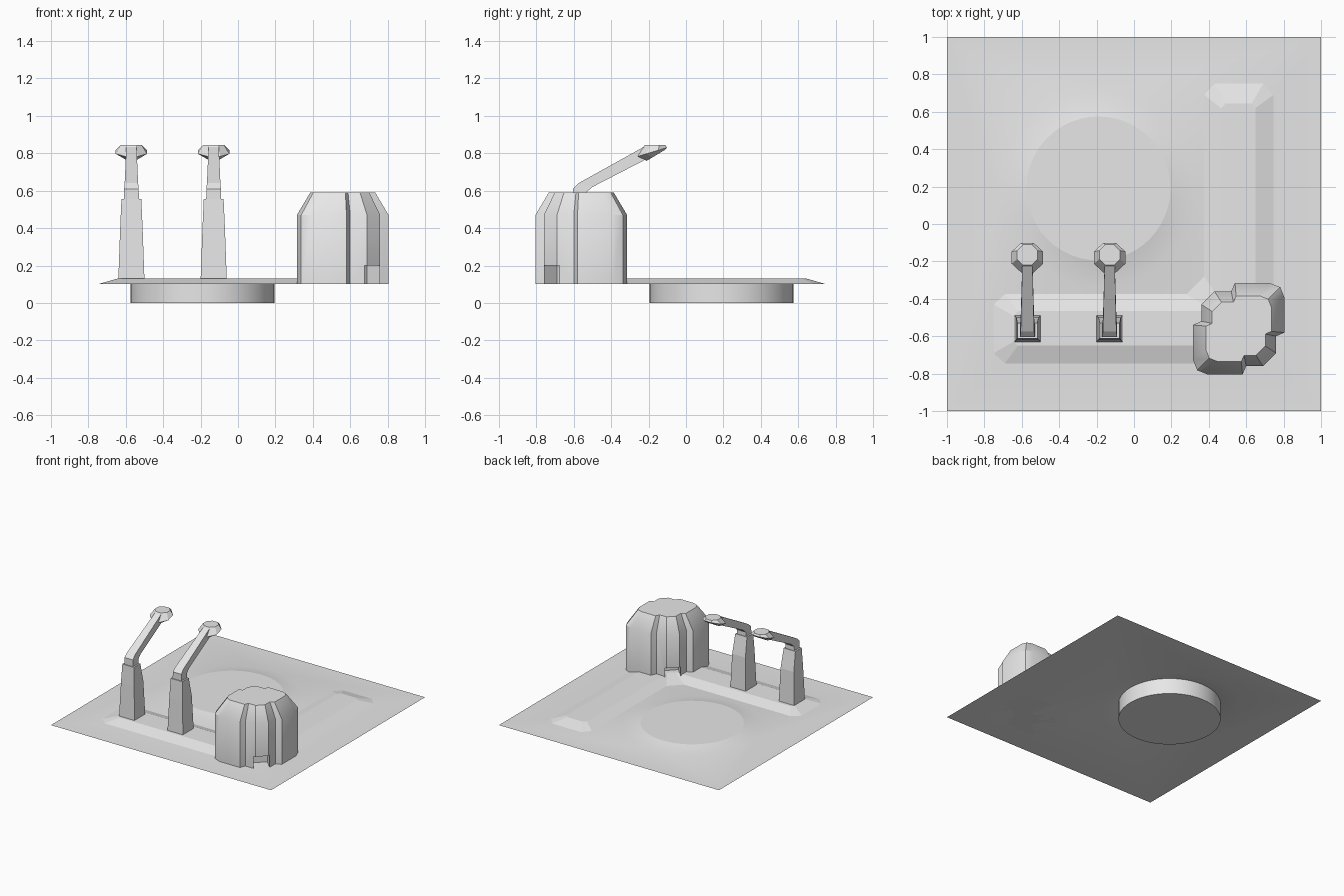
import bpy, bmesh, math
from mathutils import Vector, Matrix

if "Cube" in bpy.data.objects:
    bpy.data.objects.remove(bpy.data.objects["Cube"])

grey = bpy.data.materials.new("light grey")
grey.diffuse_color = (0.8, 0.8, 0.8, 1)
grey.use_nodes = True
grey.node_tree.nodes["Principled BSDF"].inputs["Base Color"].default_value = grey.diffuse_color


def finish(name, bm, smooth=None):
    """Turn a bmesh into a named object, optionally smoothed by angle."""
    mesh = bpy.data.meshes.new(name)
    bm.to_mesh(mesh)
    bm.free()
    mesh.materials.append(grey)
    ob = bpy.data.objects.new(name, mesh)
    bpy.context.collection.objects.link(ob)
    if smooth:
        bpy.ops.object.select_all(action='DESELECT')
        ob.select_set(True)
        bpy.context.view_layer.objects.active = ob
        bpy.ops.object.shade_smooth_by_angle(angle=math.radians(smooth))
    return ob


def loft(name, rings, bottom=True, smooth=None):
    """Skin a stack of equal-length rings and cap the ends."""
    bm = bmesh.new()
    vs = [[bm.verts.new(p) for p in r] for r in rings]
    n = len(rings[0])
    for a, b in zip(vs, vs[1:]):
        for i in range(n):
            j = (i + 1) % n
            bm.faces.new((a[i], a[j], b[j], b[i]))
    bm.faces.new(vs[-1])
    if bottom:
        bm.faces.new(vs[0][::-1])
    bmesh.ops.recalc_face_normals(bm, faces=bm.faces)
    top = max(bm.faces, key=lambda f: f.calc_center_median().z)
    if not bottom and top.normal.z < 0:
        bmesh.ops.reverse_faces(bm, faces=bm.faces)
    return finish(name, bm, smooth)


def circle(r, z, n=48, c=(-0.19, 0.19)):
    return [(c[0] + r * math.cos(math.tau * i / n),
             c[1] + r * math.sin(math.tau * i / n), z) for i in range(n)]


# Ground sheet with a round opening whose rim slopes up to the disc
bm = bmesh.new()
square = [bm.verts.new(p) for p in
          ((-1, -1, .1), (1, -1, .1), (1, 1, .1), (-1, 1, .1))]
outer = [bm.verts.new(p) for p in circle(.525, .1)]
inner = [bm.verts.new(p) for p in circle(.385, .13)]
edges = []
for loop in (square, outer):
    edges += [bm.edges.new((loop[i], loop[(i + 1) % len(loop)]))
              for i in range(len(loop))]
bmesh.ops.triangle_fill(bm, edges=edges, use_beauty=True)
for i in range(48):
    j = (i + 1) % 48
    bm.faces.new((outer[i], outer[j], inner[j], inner[i]))
bm.normal_update()
bmesh.ops.reverse_faces(bm, faces=[f for f in bm.faces if f.normal.z < 0])
finish("ground_sheet", bm, 30)

# Round disc that passes down through the sheet
loft("round_disc", [circle(.385, 0), circle(.385, .13)], smooth=30)


# L-shaped raised path, mirrored across its diagonal
def mirrored(half, z):
    pts = half + [(-y, -x) for x, y in reversed(half)]
    return [(x, y, z) for x, y in pts]


foot = [(.28, -.375), (-.69, -.375), (-.75, -.43), (-.75, -.69),
        (-.69, -.745), (.55, -.745)]
crest = [(.42, -.465), (-.62, -.465), (-.645, -.49), (-.645, -.63),
         (-.62, -.65), (.5, -.65)]
loft("raised_path", [mirrored(foot, .1), mirrored(crest, .13)], bottom=False)

# Corner tower: two full lobes and two set-back corners, tapered roof
half = [(-.245, .02), (-.245, -.165), (-.222, -.222), (-.165, -.245),
        (.02, -.245), (.04, -.2), (.13, -.2), (.2, -.13), (.2, -.04)]
plan = half + [(-x, -y) for x, y in half]


def tower_ring(s, z):
    return [(.56 + x * s, -.56 + y * s, z) for x, y in plan]


tower = loft("tower", [tower_ring(1, .1), tower_ring(1, .47),
                       tower_ring(.71, .59)])

# Low doorways recessed into the two set-back corners
for side in (1, -1):
    bm = bmesh.new()
    mat = (Matrix.Translation((.56 + side * .165, -.56 - side * .165, .1))
           @ Matrix.Rotation(math.radians(-45), 4, 'Z')
           @ Matrix.Diagonal((.22, .12, .2, 1)))
    bmesh.ops.create_cube(bm, size=1, matrix=mat)
    cutter = finish("door_cutter", bm)
    cutter.hide_render = True
    mod = tower.modifiers.new("door", 'BOOLEAN')
    mod.operation = 'DIFFERENCE'
    mod.solver = 'EXACT'
    mod.object = cutter
    bpy.context.view_layer.objects.active = tower
    bpy.ops.object.modifier_apply(modifier=mod.name)
    bpy.data.objects.remove(cutter)
bpy.ops.object.select_all(action='DESELECT')
tower.select_set(True)
bpy.context.view_layer.objects.active = tower
bpy.ops.object.shade_smooth_by_angle(angle=math.radians(32))


# Street lamps: tapered post, bent arm, eight-sided head
def rect(cx, hw, front, back):
    (y0, z0), (y1, z1) = front, back
    return [(cx - hw, y0, z0), (cx + hw, y0, z0),
            (cx + hw, y1, z1), (cx - hw, y1, z1)]


def octagon(cx, cy, rx, ry, z, slope):
    pts = []
    for i in range(8):
        a = math.tau * (i + .5) / 8
        k = 1 / math.cos(math.pi / 8)
        dy = ry * k * math.sin(a)
        pts.append((cx + rx * k * math.cos(a), cy + dy, z + slope * dy))
    return pts


for label, cx in (("left", -.57), ("right", -.13)):
    loft(label + "_lamp_post", [
        rect(cx, .07, (-.63, .12), (-.49, .12)),
        rect(cx, .06, (-.62, .40), (-.50, .40)),
        rect(cx, .053, (-.612, .555), (-.53, .555))])
    loft(label + "_lamp_arm", [
        rect(cx, .04, (-.605, .55), (-.535, .55)),
        rect(cx, .039, (-.605, .61), (-.535, .59)),
        rect(cx, .036, (-.575, .64), (-.50, .62)),
        rect(cx, .027, (-.21, .843), (-.20, .775))])
    loft(label + "_lamp_head", [
        octagon(cx, -.16, .05, .05, .79, .6),
        octagon(cx, -.18, .084, .078, .807, .3),
        octagon(cx, -.165, .055, .055, .845, 0)])
